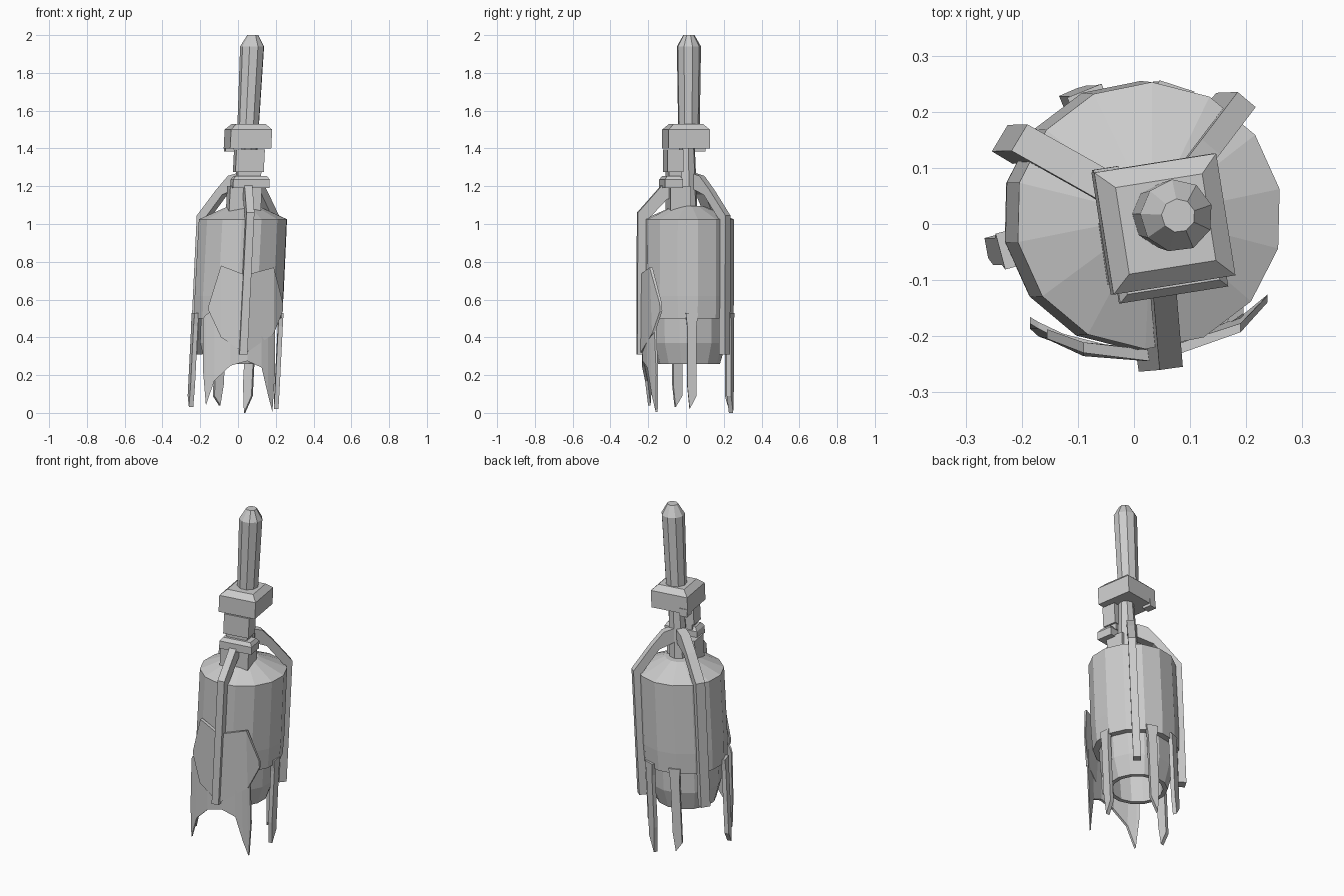
import bpy, bmesh, math
from mathutils import Matrix, Vector

if "Cube" in bpy.data.objects:
    bpy.data.objects.remove(bpy.data.objects["Cube"])

# The whole model leans: parts are built upright, then sheared
def lean(z):
    return 0.05 * (z - 0.5)

def finish(name, bm):
    bmesh.ops.recalc_face_normals(bm, faces=bm.faces)
    for v in bm.verts:
        v.co.x += lean(v.co.z)
        v.co.y += 0.015
    me = bpy.data.meshes.new(name)
    bm.to_mesh(me)
    bm.free()
    ob = bpy.data.objects.new(name, me)
    bpy.context.collection.objects.link(ob)
    return ob

def lathe(name, profile, n, turn=0.0, offset=(0, 0), closed=False):
    bm = bmesh.new()
    rings = []
    for r, z in profile:
        rings.append([bm.verts.new((offset[0] + r * math.cos(turn + 2 * math.pi * i / n),
                                    offset[1] + r * math.sin(turn + 2 * math.pi * i / n), z))
                      for i in range(n)])
    pairs = list(zip(rings, rings[1:]))
    if closed:
        pairs.append((rings[-1], rings[0]))
    for a, b in pairs:
        for i in range(n):
            j = (i + 1) % n
            bm.faces.new((a[i], a[j], b[j], b[i]))
    if not closed:
        bm.faces.new(rings[0])
        bm.faces.new(rings[-1])
    return finish(name, bm)

def slab(name, outline, depth, angle, sideways=False):
    """Extrude an outline of (radius, z), or (width, z) if sideways, and turn it about the axis."""
    bm = bmesh.new()
    sides = []
    for s in ((-depth / 2, depth / 2) if not sideways else depth):
        sides.append([bm.verts.new((s, a, z) if sideways else (a, s, z)) for a, z in outline])
    n = len(outline)
    for s in sides:
        bm.faces.new(s)
    for i in range(n):
        j = (i + 1) % n
        bm.faces.new((sides[0][i], sides[0][j], sides[1][j], sides[1][i]))
    bm.transform(Matrix.Rotation(math.radians(angle), 4, 'Z'))
    return finish(name, bm)

def block(name, x0, x1, y0, y1, z0, z1, turn=9, chamfer=0.0, top=0.0):
    """Turned box with an optional sloped rim on the top (inset by chamfer, raised by top)."""
    bm = bmesh.new()
    bmesh.ops.create_cube(bm, size=1)
    c = Vector(((x0 + x1) / 2, (y0 + y1) / 2, (z0 + z1) / 2))
    bmesh.ops.scale(bm, vec=(x1 - x0, y1 - y0, z1 - z0), verts=bm.verts)
    if chamfer:
        bm.normal_update()
        face = [f for f in bm.faces if f.normal.z > 0.5]
        bmesh.ops.inset_region(bm, faces=face, thickness=chamfer, depth=0)
        for v in face[0].verts:
            v.co.z += top
    bm.transform(Matrix.Translation(c) @ Matrix.Rotation(math.radians(turn), 4, 'Z'))
    return finish(name, bm)

def panel(name, cols, grow=0.0, thick=0.015):
    """Curved front sheet made of columns (x, bottom z, top z)."""
    bm = bmesh.new()
    layers = []
    for t in (0, thick):
        rows = []
        for x, lo, hi in cols:
            pts = []
            for z in (lo, hi):
                lx = x - lean(z)
                y = -(0.25 + grow - t) * math.sqrt(max(0.05, 1 - (lx / 0.29) ** 2))
                pts.append(bm.verts.new((lx, y, z)))
            rows.append(pts)
        layers.append(rows)
    f, b = layers
    for i in range(len(cols) - 1):
        bm.faces.new((f[i][0], f[i + 1][0], f[i + 1][1], f[i][1]))
        bm.faces.new((b[i][1], b[i + 1][1], b[i + 1][0], b[i][0]))
        for k in (0, 1):
            bm.faces.new((f[i][k], b[i][k], b[i + 1][k], f[i + 1][k]))
    for i in (0, -1):
        bm.faces.new((f[i][0], f[i][1], b[i][1], b[i][0]))
    return finish(name, bm)

# Main casing with conical lid, and the open barrel beneath
lathe("casing", [(0.235, 0.50), (0.24, 0.62), (0.238, 1.025), (0.08, 1.095)], 14, 0.2)
lathe("barrel", [(0.20, 0.52), (0.198, 0.37), (0.165, 0.26), (0.14, 0.26), (0.15, 0.48)],
      14, 0.2, closed=True)

# Top shaft with tapered tip
lathe("shaft", [(0.058, 1.50), (0.065, 1.94), (0.03, 2.0)], 9, 0.3, (0.004, 0))

# Square collar with a corner tab
block("collar", -0.105, 0.115, -0.125, 0.095, 1.40, 1.50, 9, 0.045, 0.03)
block("collar_tab", -0.115, -0.07, 0.03, 0.085, 1.385, 1.43)

# Neck column, front neck block, ledge and lower neck
lathe("neck_column", [(0.055, 1.08), (0.05, 1.24), (0.042, 1.42)], 8, 0.2, (0.015, -0.01))
block("neck_block", -0.06, 0.092, -0.125, -0.04, 1.275, 1.395, 9)
block("neck_joint", -0.045, 0.08, -0.115, -0.045, 1.24, 1.29, 9)
block("neck_ledge", -0.07, 0.125, -0.142, -0.045, 1.19, 1.235, 9, 0.02, 0.02)
block("lower_neck", -0.085, 0.085, -0.11, 0.0, 1.07, 1.20, 9)

# Three bent arms hugging the casing
rear = [(0.03, 1.27), (0.09, 1.255), (0.16, 1.18), (0.27, 1.045), (0.268, 0.31),
        (0.225, 0.31), (0.228, 1.02), (0.12, 1.155), (0.03, 1.19)]
front = [(0.09, 1.21), (0.145, 1.205), (0.275, 1.06), (0.278, 0.31),
         (0.22, 0.31), (0.225, 1.02), (0.12, 1.13), (0.09, 1.14)]
slab("arm_rear_left", rear, 0.055, 149)
slab("arm_rear_right", rear, 0.042, 50)
slab("arm_front", front, 0.042, -82)

# Pointed prongs hanging from the casing rim
for i, (ang, r, tip, side) in enumerate([(195, 0.23, 0.03, -1), (112, 0.222, 0.04, 1),
                                         (72, 0.225, 0.0, -1), (4, 0.22, 0.02, 1)]):
    w = 0.025
    shape = [(-w - 0.008, 0.53), (w + 0.008, 0.53), (w, 0.46), (w, 0.15 if side < 0 else 0.09),
             (-side * 0.012, tip), (-w, 0.09 if side < 0 else 0.15), (-w, 0.46)]
    slab(f"prong_{i + 1}", shape, (r - 0.006, r + 0.018), ang, True)

# Front skirt with scalloped lower edge, and the shield plate over it
panel("front_skirt", [(-0.185, 0.22, 0.50), (-0.17, 0.04, 0.52), (-0.125, 0.17, 0.55),
                      (-0.04, 0.25, 0.55), (0.05, 0.275, 0.55), (0.125, 0.24, 0.55),
                      (0.16, 0.09, 0.55), (0.182, 0.005, 0.52), (0.195, 0.2, 0.50)])
panel("shield", [(-0.155, 0.54, 0.57), (-0.09, 0.40, 0.78), (0.04, 0.315, 0.73),
                 (0.19, 0.42, 0.77), (0.238, 0.54, 0.58)], 0.012, 0.02)
